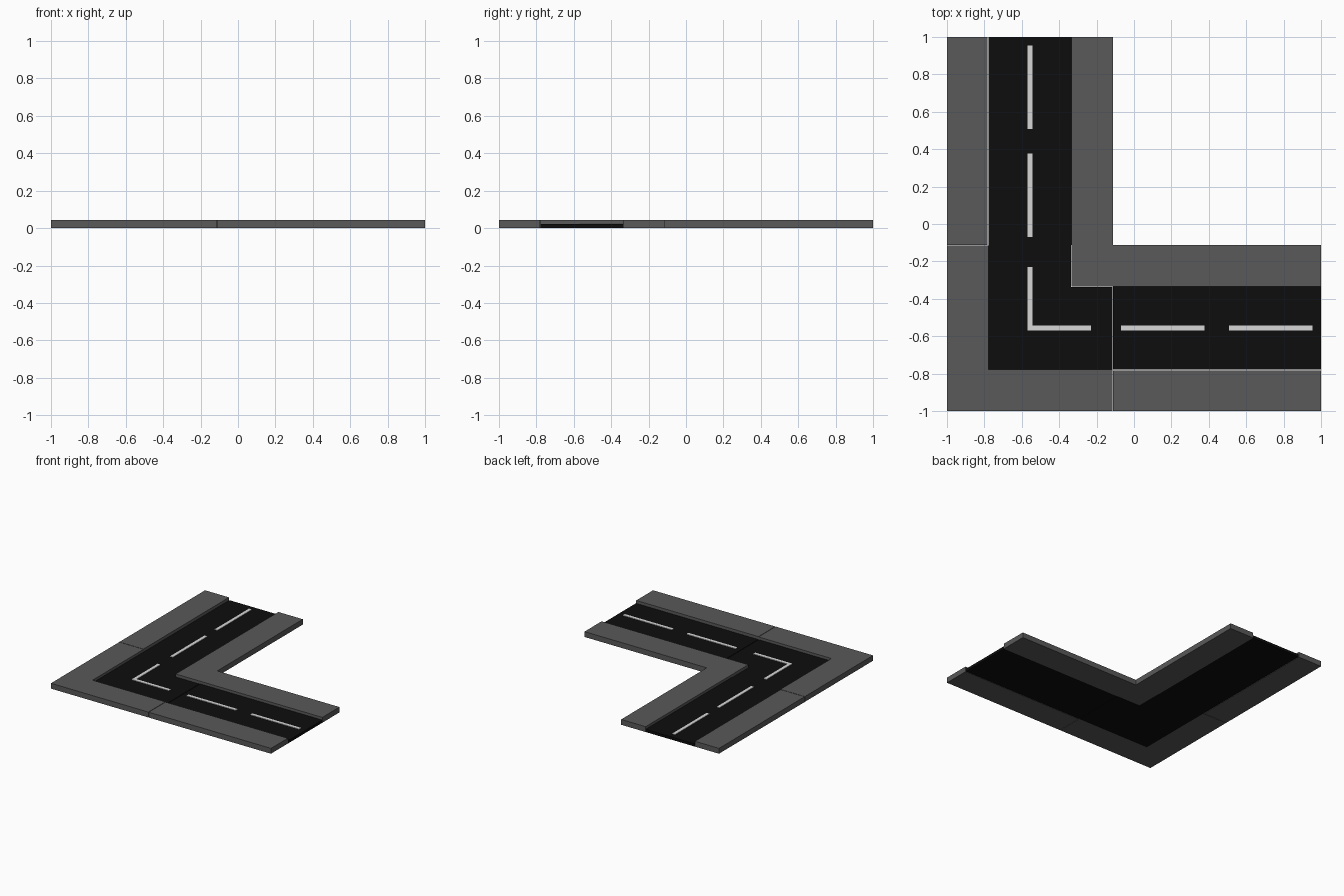
import bpy
import bmesh

cube = bpy.data.objects.get("Cube")
if cube:
    bpy.data.objects.remove(cube, do_unlink=True)


def material(name, value):
    m = bpy.data.materials.new(name)
    m.use_nodes = True
    colour = (value, value, value, 1)
    m.diffuse_color = colour
    m.node_tree.nodes["Principled BSDF"].inputs["Base Color"].default_value = colour
    return m


pavement_grey = material("pavement grey", 0.10)
asphalt_black = material("asphalt black", 0.004)
line_white = material("line white", 0.68)


def slab(name, outline, z0, z1, mat):
    """Extrude a flat outline from z0 up to z1."""
    bm = bmesh.new()
    base = bm.faces.new([bm.verts.new((x, y, z0)) for x, y in outline])
    top = bmesh.ops.extrude_face_region(bm, geom=[base])["geom"]
    verts = [v for v in top if isinstance(v, bmesh.types.BMVert)]
    bmesh.ops.translate(bm, vec=(0, 0, z1 - z0), verts=verts)
    bmesh.ops.recalc_face_normals(bm, faces=bm.faces)
    mesh = bpy.data.meshes.new(name)
    bm.to_mesh(mesh)
    bm.free()
    mesh.materials.append(mat)
    bpy.context.collection.objects.link(bpy.data.objects.new(name, mesh))


def rect(a0, a1, b0, b1):
    return [(a0, b0), (a1, b0), (a1, b1), (a0, b1)]


def bend(a, b, end):
    """L-shaped outline between offsets a and b, both arms stopping at end."""
    return [(a, a), (end, a), (end, b), (b, b), (b, end), (a, end)]


# Shared dimensions
OUT, KERB, INNER, TILE = -1.0, -0.778, -0.333, -0.111
GAP = 0.004
KERB_TOP, ROAD_TOP, LINE_TOP = 0.044, 0.022, 0.026
LINE0, LINE1 = -0.569, -0.543

# Corner tile
slab("corner_outer_pavement", bend(OUT, KERB, TILE - GAP), 0, KERB_TOP, pavement_grey)
slab("corner_road", rect(KERB, TILE - GAP, KERB, INNER - GAP)
     [:3] + [(INNER - GAP, INNER - GAP), (INNER - GAP, TILE), (KERB, TILE)],
     0, ROAD_TOP, asphalt_black)
slab("corner_inner_pavement", rect(INNER, TILE, INNER, TILE), 0, KERB_TOP, pavement_grey)
slab("corner_line", bend(LINE0, LINE1, -0.23), ROAD_TOP, LINE_TOP, line_white)

# Two straight arms, the second mirrored across the diagonal
for arm, swap in (("right_arm", False), ("back_arm", True)):
    def piece(part, a0, a1, b0, b1, z0, z1, mat):
        outline = rect(a0, a1, b0, b1)
        if swap:
            outline = [(y, x) for x, y in outline]
        slab(f"{arm}_{part}", outline, z0, z1, mat)

    piece("outer_pavement", TILE, 1, OUT, KERB - GAP, 0, KERB_TOP, pavement_grey)
    piece("road", TILE, 1, KERB, INNER, 0, ROAD_TOP, asphalt_black)
    piece("inner_pavement", TILE, 1, INNER, TILE, 0, KERB_TOP, pavement_grey)
    for i, start in enumerate((-0.07, 0.508)):
        piece(f"line_{i + 1}", start, start + 0.447, LINE0, LINE1,
              ROAD_TOP, LINE_TOP, line_white)
